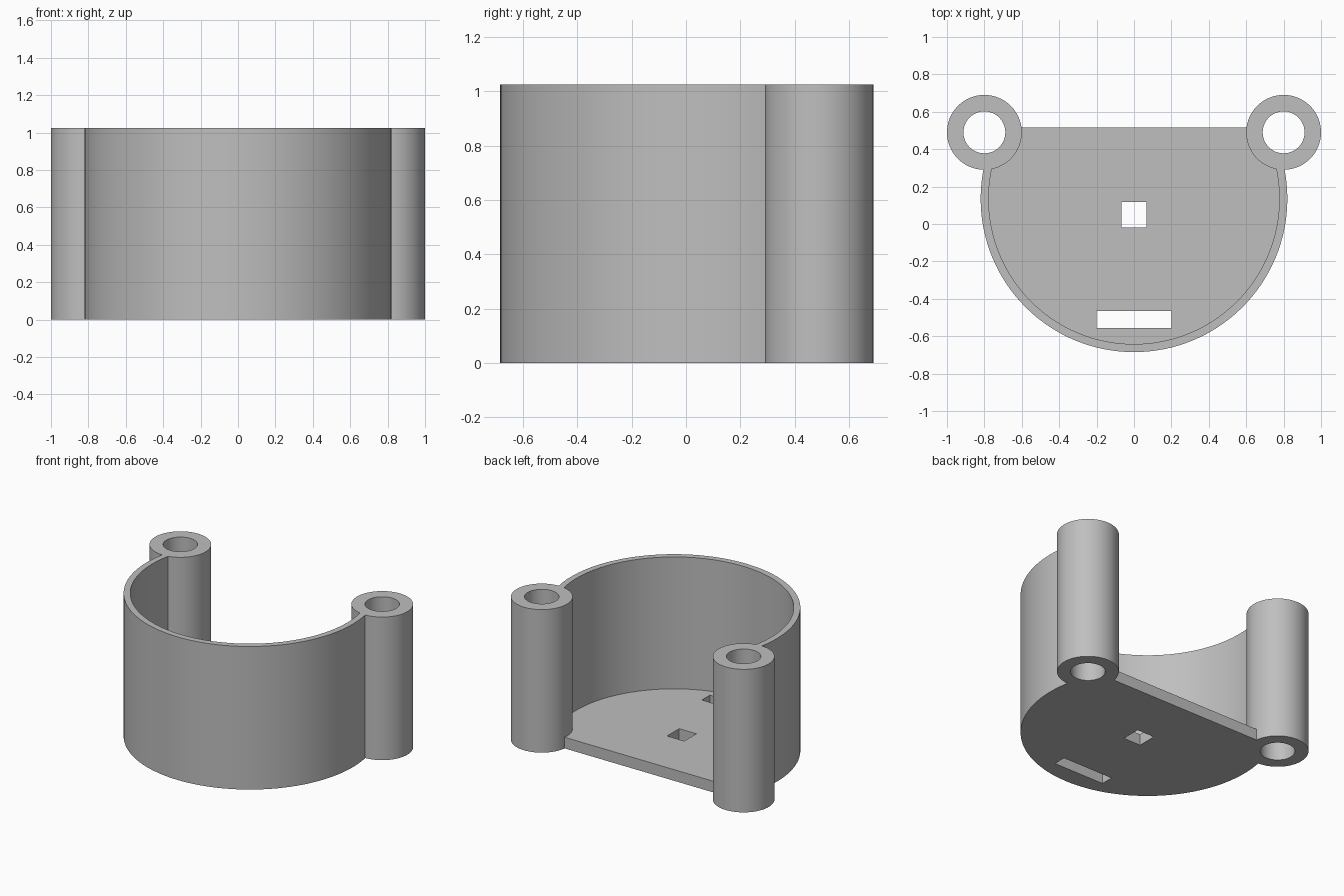
import bpy

if "Cube" in bpy.data.objects:
    bpy.data.objects.remove(bpy.data.objects["Cube"], do_unlink=True)

HEIGHT = 1.025
FLOOR = 0.08
CUP_Y, CUP_OUTER, CUP_INNER = 0.135, 0.82, 0.777
BACK_EDGE = 0.515
POST_X, POST_Y, POST_R, BORE_R = 0.8, 0.49, 0.2, 0.112

grey = bpy.data.materials.new("plain grey")
grey.use_nodes = True
colour = (0.52, 0.52, 0.52, 1)
grey.diffuse_color = colour
grey.node_tree.nodes["Principled BSDF"].inputs["Base Color"].default_value = colour


def cylinder(name, x, y, radius, z0, z1, sides=96):
    bpy.ops.mesh.primitive_cylinder_add(vertices=sides, radius=radius, depth=z1 - z0,
                                        location=(x, y, (z0 + z1) / 2))
    obj = bpy.context.object
    obj.name = name
    obj.data.materials.append(grey)
    return obj


def box(name, x0, x1, y0, y1, z0, z1):
    bpy.ops.mesh.primitive_cube_add(size=1, location=((x0 + x1) / 2, (y0 + y1) / 2, (z0 + z1) / 2))
    obj = bpy.context.object
    obj.name = name
    obj.scale = (x1 - x0, y1 - y0, z1 - z0)
    bpy.ops.object.transform_apply(location=False, rotation=False, scale=True)
    obj.data.materials.append(grey)
    return obj


def combine(target, tool, operation):
    tool.hide_render = True
    mod = target.modifiers.new(operation.lower(), 'BOOLEAN')
    mod.operation, mod.solver, mod.object = operation, 'EXACT', tool
    bpy.context.view_layer.objects.active = target
    bpy.ops.object.modifier_apply(modifier=mod.name)
    bpy.data.objects.remove(tool, do_unlink=True)


# Round cup with a thin wall and a floor, cut open at the back
body = cylinder("holder_body", 0, CUP_Y, CUP_OUTER, 0, HEIGHT, 128)
combine(body, cylinder("cup_hollow", 0, CUP_Y, CUP_INNER, FLOOR, HEIGHT + 1, 128), 'DIFFERENCE')
combine(body, box("back_opening", -2, 2, BACK_EDGE, 2, -1, 2), 'DIFFERENCE')

# Screw posts at both ends of the wall
for side in (-1, 1):
    combine(body, cylinder("post", side * POST_X, POST_Y, POST_R, 0, HEIGHT), 'UNION')
for side in (-1, 1):
    combine(body, cylinder("bore", side * POST_X, POST_Y, BORE_R, -1, 2, 64), 'DIFFERENCE')

# Square hole and slot through the floor
combine(body, box("square_hole", -0.068, 0.068, -0.02, 0.118, -1, 0.5), 'DIFFERENCE')
combine(body, box("slot", -0.2, 0.2, -0.556, -0.465, -1, 0.5), 'DIFFERENCE')

# Smooth curved sides with crisp rims
bpy.ops.object.select_all(action='DESELECT')
body.select_set(True)
bpy.context.view_layer.objects.active = body
bpy.ops.object.shade_smooth_by_angle(angle=0.5)
